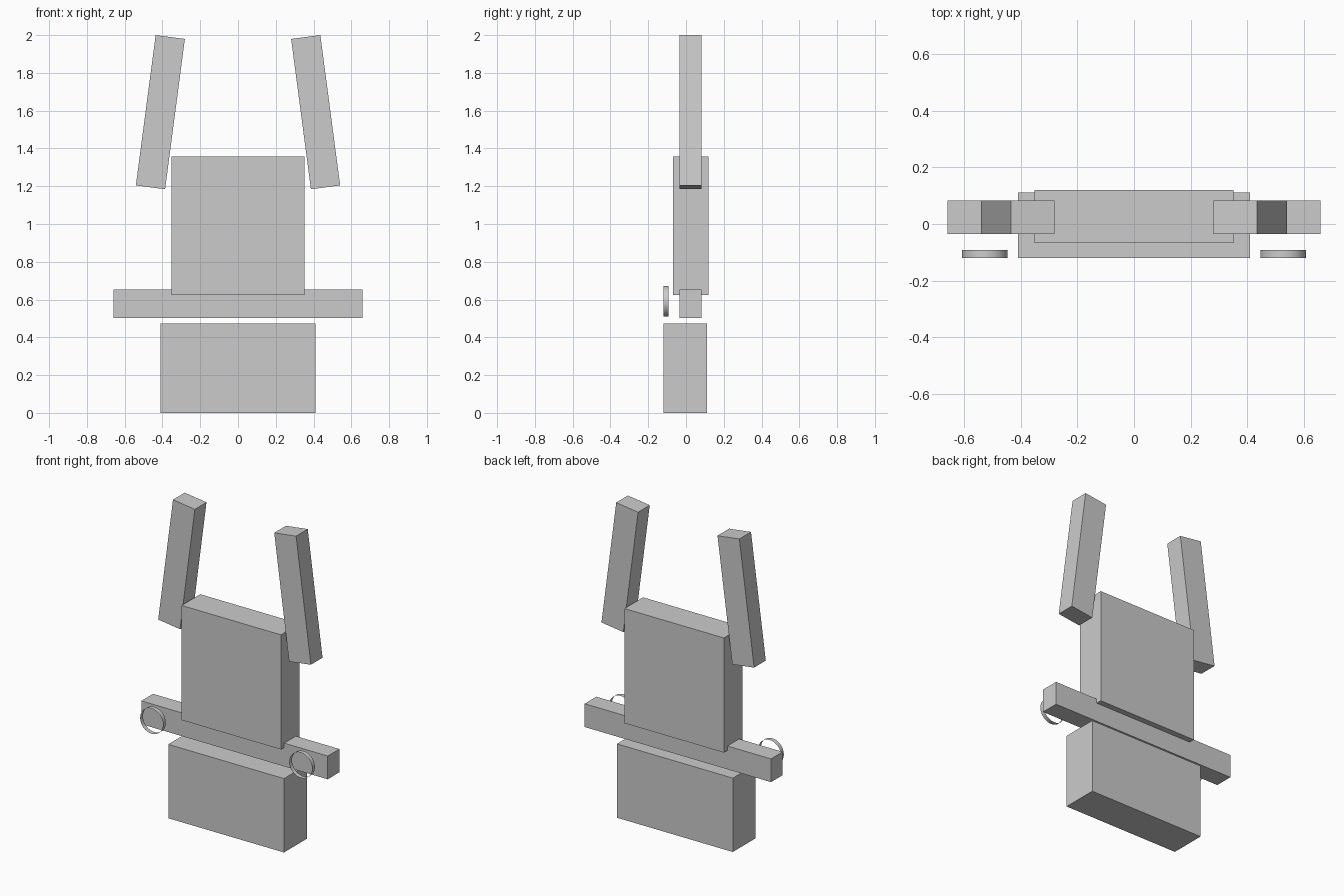
import bpy
from math import radians, pi

if "Cube" in bpy.data.objects:
    bpy.data.objects.remove(bpy.data.objects["Cube"])


def box(name, size, centre, tilt=0):
    bpy.ops.mesh.primitive_cube_add(size=1, location=centre)
    ob = bpy.context.object
    ob.name = name
    ob.scale = size
    bpy.ops.object.transform_apply(location=False, rotation=False, scale=True)
    ob.rotation_euler.y = radians(tilt)
    return ob


def open_ring(name, radius, depth, centre):
    bpy.ops.mesh.primitive_cylinder_add(vertices=32, radius=radius, depth=depth,
                                        end_fill_type='NOTHING', location=centre,
                                        rotation=(pi / 2, 0, 0))
    ob = bpy.context.object
    ob.name = name
    bpy.ops.object.shade_smooth_by_angle()
    return ob


# Central stack: lower block, wide crossbar, upper panel
box("lower_block", (0.82, 0.232, 0.473), (0, -0.004, 0.2365))
box("crossbar", (1.32, 0.118, 0.149), (0, 0.024, 0.5775))
box("upper_panel", (0.704, 0.188, 0.734), (0, 0.026, 0.991))

# Mirrored parts: inward-leaning uprights and thin open rings in front of the bar
for side, s in (("left", -1), ("right", 1)):
    box(side + "_upright", (0.156, 0.118, 0.8025), (s * 0.411, 0.024, 1.592), -7.5 * s)
    open_ring(side + "_ring", 0.081, 0.028, (s * 0.528, -0.106, 0.59))
